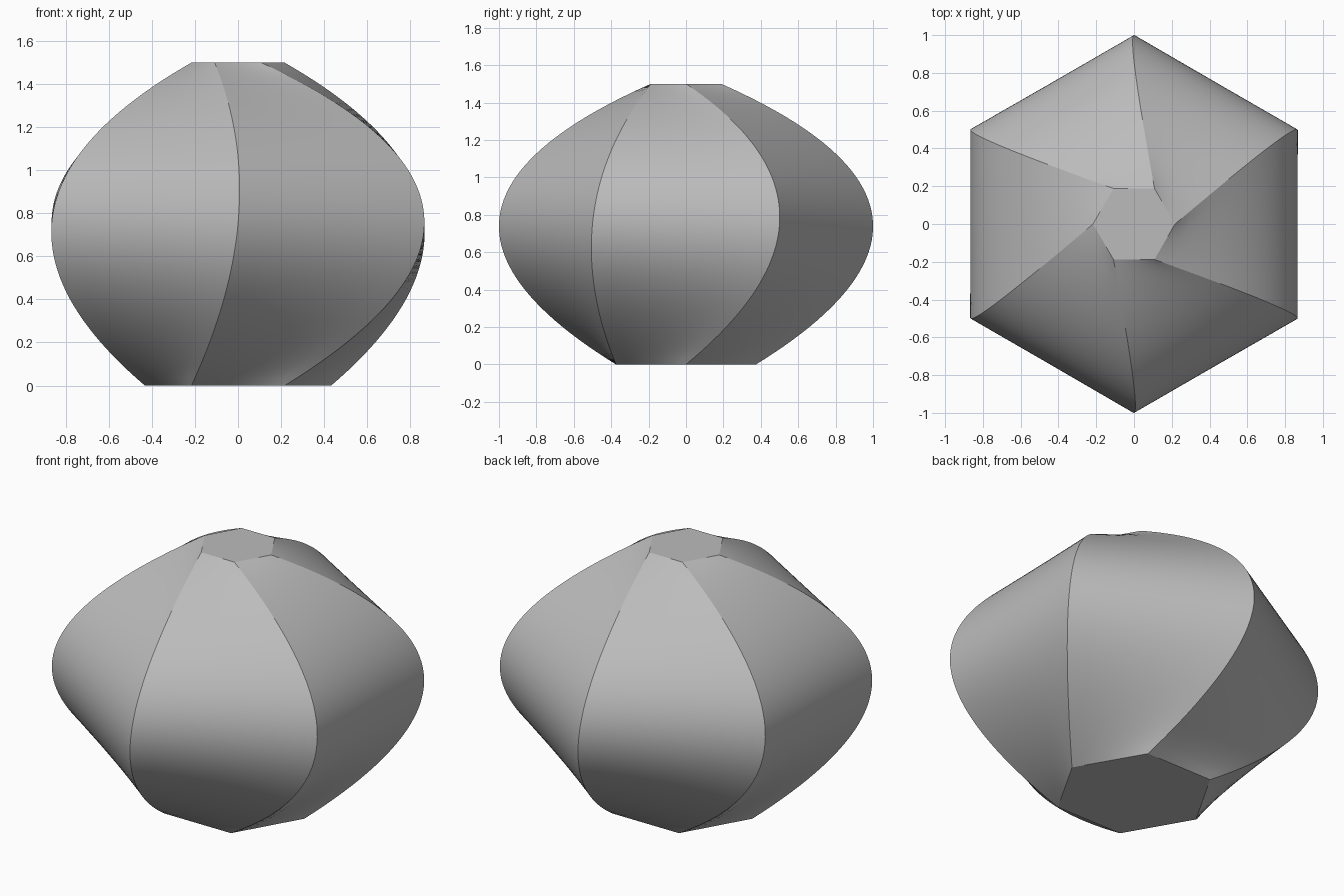
import bpy, bmesh
from math import cos, sin, radians
from mathutils import Vector

cube = bpy.data.objects.get("Cube")
if cube:
    bpy.data.objects.remove(cube)

SIDES, LEVELS, SPLITS = 6, 48, 8
T_MID = 0.475  # loft parameter of the widest section


def corner(radius, degrees, z):
    a = radians(degrees)
    return Vector((radius * cos(a), radius * sin(a), z))


def rib(i, t):
    """Quadratic through the base, belly and top corner of rib i."""
    a = 60 * i
    base, belly, top = corner(0.433, a, 0), corner(1, a + 30, 0.75), corner(0.217, a, 1.5)
    m = T_MID
    return (base * (t - m) * (t - 1) / m
            + belly * t * (t - 1) / (m * (m - 1))
            + top * t * (t - m) / (1 - m))


# Rings of the lofted, twisted hexagon
bm = bmesh.new()
rings = []
for k in range(LEVELS + 1):
    t = k / LEVELS
    ring = []
    for i in range(SIDES):
        a, b = rib(i, t), rib(i + 1, t)
        ring += [bm.verts.new(a.lerp(b, s / SPLITS)) for s in range(SPLITS)]
    rings.append(ring)

# Curved sides
n = SIDES * SPLITS
for low, high in zip(rings, rings[1:]):
    for j in range(n):
        q = (j + 1) % n
        bm.faces.new((low[j], low[q], high[q], high[j])).smooth = True
    for j in range(0, n, SPLITS):
        bm.edges.get((low[j], high[j])).smooth = False

# Flat base and top
for ring in (rings[0][::-1], rings[-1]):
    cap = bm.faces.new(ring)
    for e in cap.edges:
        e.smooth = False

mesh = bpy.data.meshes.new("twisted_hexagonal_body")
bm.to_mesh(mesh)
bm.free()
body = bpy.data.objects.new("twisted_hexagonal_body", mesh)
bpy.context.collection.objects.link(body)

# Plain grey
grey = bpy.data.materials.new("plain_grey")
grey.use_nodes = True
colour = (0.5, 0.5, 0.5, 1)
grey.diffuse_color = colour
grey.node_tree.nodes["Principled BSDF"].inputs["Base Color"].default_value = colour
mesh.materials.append(grey)
